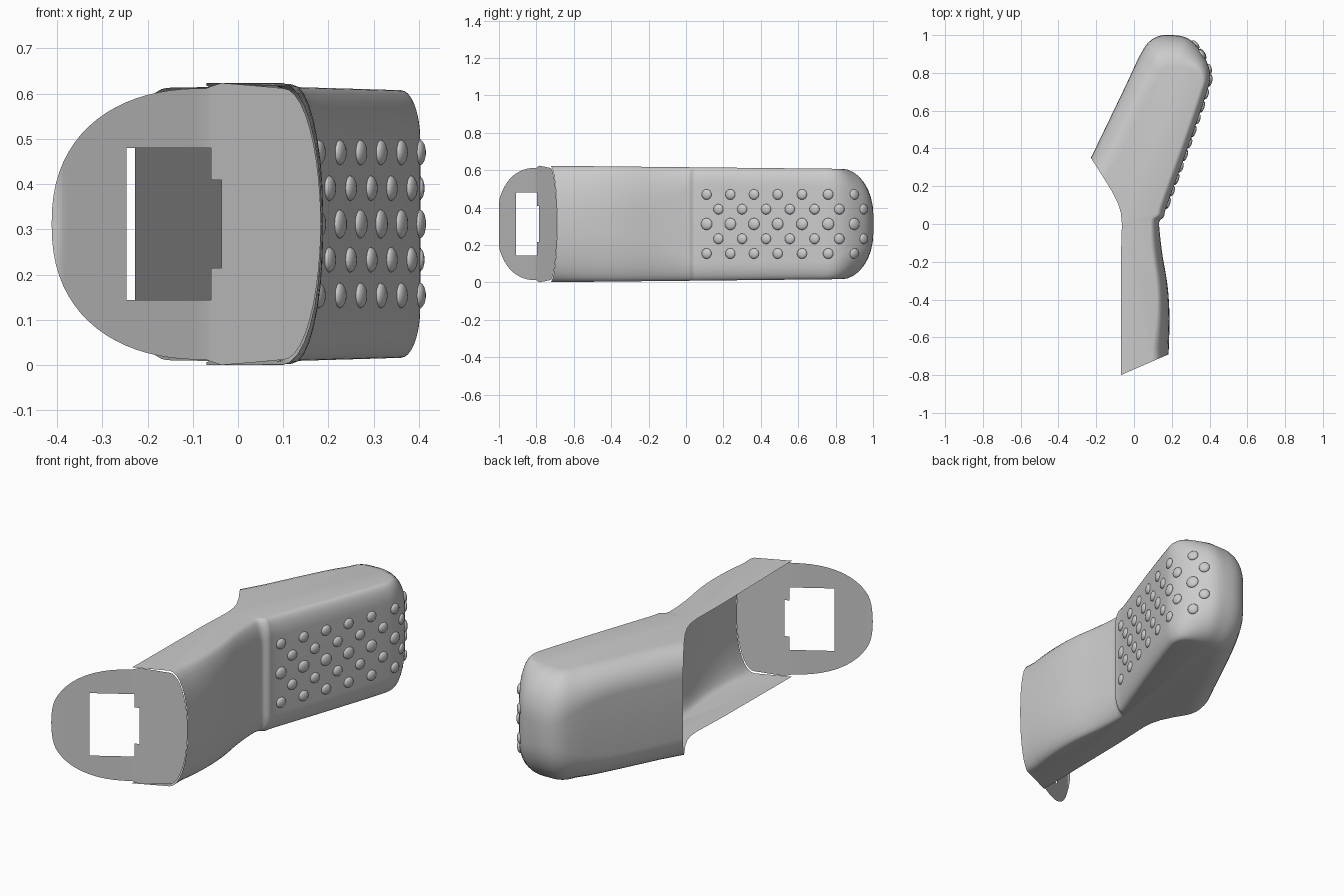
import bpy, bmesh, math
from mathutils import Vector
from mathutils.bvhtree import BVHTree

if "Cube" in bpy.data.objects:
    bpy.data.objects.remove(bpy.data.objects["Cube"])

MID = 0.312
STEPS = 8

grey = bpy.data.materials.new("plain grey")
grey.use_nodes = True
grey.diffuse_color = (0.6, 0.6, 0.6, 1)
grey.node_tree.nodes["Principled BSDF"].inputs["Base Color"].default_value = (0.6, 0.6, 0.6, 1)


def finish(bm, name, angle=35):
    """Turn a bmesh into a smooth shaded object."""
    mesh = bpy.data.meshes.new(name)
    bm.to_mesh(mesh)
    bm.free()
    mesh.materials.append(grey)
    obj = bpy.data.objects.new(name, mesh)
    bpy.context.collection.objects.link(obj)
    bpy.ops.object.select_all(action="DESELECT")
    obj.select_set(True)
    bpy.context.view_layer.objects.active = obj
    bpy.ops.object.shade_smooth_by_angle(angle=math.radians(angle))
    return obj


def catmull(points, n):
    """Smooth curve through control points of any dimension."""
    out = []
    for i in range(len(points) - 1):
        a, b = points[max(i - 1, 0)], points[i]
        c, d = points[i + 1], points[min(i + 2, len(points) - 1)]
        for k in range(n):
            t = k / n
            out.append((b * 2 + (c - a) * t + (a * 2 - b * 5 + c * 4 - d) * t * t
                        + (b * 3 - a - c * 3 + d) * t ** 3) / 2)
    return out + [points[-1]]


# Plan outline from the open rim, round the head, down to the front:
# x, y, rounding inset, rounding height
outline = catmull([Vector(p) for p in (
    (-.228, .35, .13, .14), (-.05, .72, .13, .14), (.03, .89, .15, .18),
    (.08, .965, .16, .22), (.14, .997, .17, .24), (.21, 1, .17, .24),
    (.28, .985, .16, .22), (.335, .94, .13, .2), (.385, .86, .07, .15),
    (.403, .78, .045, .11), (.38, .68, .04, .1), (.28, .39, .04, .1),
    (.175, .1, .04, .1), (.158, .04, .04, .1), (.135, .015, .045, .12),
    (.135, -.03, .05, .15), (.15, -.16, .055, .2), (.178, -.33, .06, .25),
    (.188, -.5, .07, .28), (.183, -.69, .09, .29))], 4)


def half_height(y):
    return MID - 0.0105 * (y + 0.8)


def inward(p):
    """Direction from the outline towards the spine of the part."""
    if p.y < -0.03:
        return Vector((-1, 0))
    spine = Vector((.18, .72))
    t = min(max(p.dot(spine) / spine.length_squared, 0), 1)
    return (spine * t - p).normalized()


# Hollow shell: rounded wall plus flat top and bottom, open on one side
bm = bmesh.new()
columns = []
for i, s in enumerate(outline):
    p = Vector((s[0], s[1]))
    q = p + inward(p) * s[2]
    if i == 0:
        q = Vector((-.155, .235))
    elif i == len(outline) - 1:
        q = Vector((.1, -.726))
    upper, lower = [], []
    for k in range(STEPS + 1):
        a = math.pi / 2 * k / STEPS
        c = p.lerp(q, 1 - math.cos(a))
        z = half_height(c.y) - s[3] * (1 - math.sin(a))
        upper.append(bm.verts.new((c.x, c.y, MID + z)))
        lower.append(bm.verts.new((c.x, c.y, MID - z)))
    columns.append(lower[::-1] + upper)
for a, b in zip(columns, columns[1:]):
    for k in range(len(a) - 1):
        bm.faces.new((a[k], a[k + 1], b[k + 1], b[k]))
edge = [(-.07, -.8), (-.07, -.2), (-.064, 0), (-.07, .06), (-.085, .11), (-.115, .17)]
for row, side in ((-1, 1), (0, -1)):
    rim = [bm.verts.new((x, y, MID + side * half_height(y))) for x, y in edge]
    bm.faces.new([c[row] for c in columns] + rim)
bmesh.ops.recalc_face_normals(bm, faces=bm.faces)
if max(bm.faces, key=lambda f: f.calc_center_median().z).normal.z < 0:
    bmesh.ops.reverse_faces(bm, faces=bm.faces)
surface = BVHTree.FromBMesh(bm)
finish(bm, "grip_shell", 40)


# Front plate with a notched window
def plate_half(x):
    if x < -0.07:
        u = min((-0.07 - x) / 0.342, 1)
        return 0.3 * (1 - u ** 2.3) ** (1 / 2.3)
    if x < 0.1:
        return min(0.3 + 0.4 * (x + 0.07), 0.312 - 0.08 * max(x + 0.04, 0))
    return 0.3 * math.sqrt(max(1 - ((x - 0.1) / 0.083) ** 2, 0))


def plate_y(x):
    return max(-1, -0.8 + (0.62 if x < -0.07 else 0.435) * (x + 0.07))


def window_half(x):
    if -0.247 < x < -0.06:
        return 0.168
    return 0.097 if -0.06 < x < -0.037 else 0


stations = [-.247, -.06, -.037, -.07, .03]
stations += [-.07 - .342 * math.sin(math.pi / 2 * k / 20) for k in range(1, 21)]
stations += [.1 + .083 * math.sin(math.pi / 2 * k / 10) for k in range(11)]
stations.sort()
bm = bmesh.new()
for x0, x1 in zip(stations, stations[1:]):
    hole = window_half((x0 + x1) / 2)
    for side in (1, -1):
        quad = [(x0, hole), (x1, hole), (x1, plate_half(x1)), (x0, plate_half(x0))]
        if side < 0:
            quad.reverse()
        bm.faces.new([bm.verts.new((x, plate_y(x), MID + side * h)) for x, h in quad])
bmesh.ops.remove_doubles(bm, verts=bm.verts, dist=0.0005)
finish(bm, "front_plate")

# Grip bumps in five staggered rows on the side pad
even = (.11, .237, .363, .49, .62, .76, .9)
odd = (.173, .3, .428, .555, .687, .82, .95)
bm = bmesh.new()
for row in range(5):
    size = 0.032 if row == 2 else 0.028
    for y in (odd if row % 2 else even):
        hit, normal, _, _ = surface.ray_cast(Vector((2, y, MID + (row - 2) * 0.079)),
                                             Vector((-1, 0, 0)))
        if hit is None:
            continue
        made = bmesh.ops.create_uvsphere(bm, u_segments=16, v_segments=8, radius=1)["verts"]
        bmesh.ops.scale(bm, vec=(size, size, 0.013), verts=made)
        turn = normal.to_track_quat("Z", "Y").to_matrix()
        bmesh.ops.rotate(bm, cent=(0, 0, 0), matrix=turn, verts=made)
        bmesh.ops.translate(bm, vec=hit, verts=made)
finish(bm, "grip_bumps", 60)
